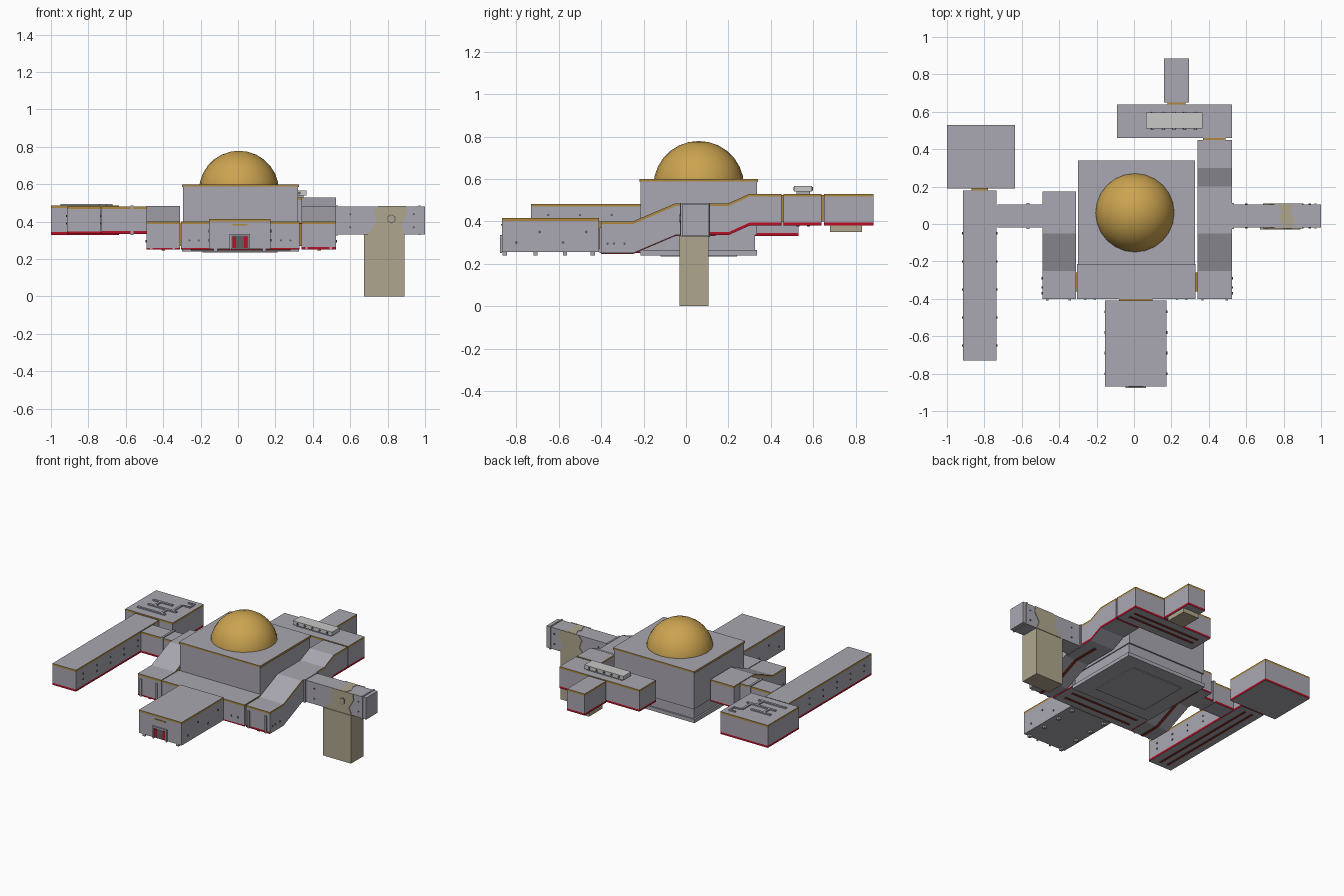
import bpy, bmesh, math
from mathutils import Matrix, Vector

cube = bpy.data.objects.get("Cube")
if cube:
    bpy.data.objects.remove(cube, do_unlink=True)


def material(name, r, g, b):
    m = bpy.data.materials.new(name)
    m.use_nodes = True
    m.diffuse_color = (r, g, b, 1)
    m.node_tree.nodes["Principled BSDF"].inputs["Base Color"].default_value = (r, g, b, 1)
    return m


GREY = material("hull grey", 0.40, 0.39, 0.44)
GOLD = material("dome gold", 0.60, 0.37, 0.08)
TRIM = material("trim gold", 0.42, 0.25, 0.05)
RED = material("trim red", 0.48, 0.005, 0.02)
RUST = material("rust stripe", 0.20, 0.03, 0.02)
TAN = material("sand tan", 0.43, 0.38, 0.27)
PALE = material("pale grey", 0.58, 0.58, 0.57)
DARK = material("dark grey", 0.12, 0.12, 0.13)


def finish(name, bm, *mats):
    bmesh.ops.recalc_face_normals(bm, faces=bm.faces)
    me = bpy.data.meshes.new(name)
    bm.to_mesh(me)
    bm.free()
    for m in mats:
        me.materials.append(m)
    ob = bpy.data.objects.new(name, me)
    bpy.context.collection.objects.link(ob)
    return ob


def add_box(bm, x0, x1, y0, y1, z0, z1):
    mid = Vector((x0 + x1, y0 + y1, z0 + z1)) / 2
    size = Matrix.Diagonal((x1 - x0, y1 - y0, z1 - z0, 1))
    bmesh.ops.create_cube(bm, size=1, matrix=Matrix.Translation(mid) @ size)


def boxes(name, mat, *specs):
    bm = bmesh.new()
    for s in specs:
        add_box(bm, *s)
    return finish(name, bm, mat)


def module(name, x0, x1, path, gold=0.013, red=0.014, red_from=-9):
    """Corridor along y; path holds (y, bottom, top). Trim bands run round the walls."""
    bm = bmesh.new()
    rings = []
    for y, b, t in path:
        levels = (b, b + max(red, 0.004), t - max(gold, 0.004), t)
        rings.append([bm.verts.new((x, y, z)) for x, zs in
                      ((x0, levels), (x1, levels[::-1])) for z in zs])
    band = [1 if red else 0, 0, 2 if gold else 0]
    for (a, c, p) in zip(rings, rings[1:], path):
        for i in range(8):
            j = (i + 1) % 8
            f = bm.faces.new((a[i], a[j], c[j], c[i]))
            k = i if i < 3 else 6 - i
            f.material_index = band[k] if i not in (3, 7) else 0
            if f.material_index == 1 and p[0] < red_from:
                f.material_index = 0
    for r in (rings[0], rings[-1]):
        for k in range(3):
            f = bm.faces.new((r[k], r[k + 1], r[6 - k], r[7 - k]))
            f.material_index = band[k]
    return finish(name, bm, GREY, RED, TRIM)


def room(name, x0, x1, y0, y1, z0, z1, **kw):
    return module(name, x0, x1, [(y0, z0, z1), (y1, z0, z1)], **kw)


def dots(name, mat, axis, points, r=0.008, depth=0.008, sides=8):
    """Short round studs whose axis lies along x, y or z."""
    turn = {"x": Matrix.Rotation(math.pi / 2, 4, "Y"),
            "y": Matrix.Rotation(math.pi / 2, 4, "X"), "z": Matrix()}[axis]
    bm = bmesh.new()
    for p in points:
        bmesh.ops.create_cone(bm, cap_ends=True, segments=sides, radius1=r, radius2=r,
                              depth=depth, matrix=Matrix.Translation(p) @ turn)
    return finish(name, bm, mat)


# Central hall with a stepped base and banded roof edge
room("hall_base", -0.30, 0.325, -0.215, 0.335, 0.24, 0.265, gold=0, red=0)
room("hall_lower", -0.288, 0.313, -0.205, 0.325, 0.265, 0.335, gold=0, red=0)
room("hall_upper", -0.295, 0.32, -0.215, 0.335, 0.335, 0.585, gold=0, red=0)
room("hall_roof", -0.30, 0.325, -0.22, 0.34, 0.585, 0.60, red=0)
boxes("hall_floor_plate", GREY, (-0.19, 0.21, -0.12, 0.24, 0.235, 0.24))

# Dome
bm = bmesh.new()
bmesh.ops.create_uvsphere(bm, u_segments=24, v_segments=14, radius=0.214,
                          matrix=Matrix.Translation((0.005, 0.06, 0.565)))
bmesh.ops.bisect_plane(bm, geom=bm.verts[:] + bm.edges[:] + bm.faces[:],
                       plane_co=(0, 0, 0.599), plane_no=(0, 0, 1), clear_inner=True)
for f in bm.faces:
    f.smooth = True
finish("dome", bm, GOLD)

# Corridors around the hall; the side ones climb in steps
climb = [(-0.40, 0.25, 0.40), (-0.25, 0.25, 0.40), (-0.05, 0.335, 0.485)]
module("right_corridor", -0.49, -0.31, climb + [(0.175, 0.335, 0.485)], red=0.01)
module("left_corridor", 0.34, 0.525, climb + [(0.10, 0.335, 0.485), (0.20, 0.335, 0.485),
       (0.30, 0.38, 0.53), (0.45, 0.38, 0.53)], red_from=0.05)
room("front_corridor", -0.305, 0.33, -0.40, -0.215, 0.25, 0.40, red=0.008)
room("front_wing", -0.155, 0.175, -0.868, -0.41, 0.255, 0.415, red=0)

# Right side: link, long arm and square room
room("right_link", -0.73, -0.49, -0.02, 0.105, 0.335, 0.48)
room("long_arm", -0.915, -0.735, -0.73, 0.18, 0.333, 0.482)
room("square_room", -1.0, -0.635, 0.19, 0.53, 0.33, 0.486)

# Left bridge, back room and back annex
room("left_bridge", 0.525, 1.0, -0.02, 0.105, 0.332, 0.482, gold=0, red=0)
room("back_room", -0.09, 0.525, 0.46, 0.64, 0.38, 0.53)
room("back_annex", 0.16, 0.295, 0.65, 0.885, 0.38, 0.53)
boxes("annex_support", TAN, (0.165, 0.29, 0.68, 0.83, 0.35, 0.38))

# Narrow joints between neighbouring modules
boxes("joints", TRIM,
      (-0.08, 0.10, -0.412, -0.398, 0.27, 0.40), (0.37, 0.49, 0.448, 0.462, 0.40, 0.525),
      (0.18, 0.275, 0.638, 0.652, 0.40, 0.525), (-0.87, -0.78, 0.178, 0.192, 0.35, 0.475),
      (-0.32, -0.30, -0.36, -0.26, 0.27, 0.39), (0.328, 0.342, -0.36, -0.26, 0.27, 0.39))

# Collars where links meet the modules
boxes("collars", GREY, (0.523, 0.535, -0.028, 0.113, 0.327, 0.487),
      (-0.575, -0.56, -0.026, 0.111, 0.33, 0.486), (0.965, 0.975, -0.025, 0.11, 0.328, 0.486))

# Pillar with sandy patches wrapping the bridge
boxes("pillar", TAN, (0.675, 0.89, -0.03, 0.105, 0.0, 0.334))


def patch(name, outline, origin, u, v, thick):
    bm = bmesh.new()
    f = bm.faces.new([bm.verts.new(Vector(origin) + Vector(u) * a + Vector(v) * b)
                      for a, b in outline])
    out = bmesh.ops.extrude_face_region(bm, geom=[f])
    moved = [g for g in out["geom"] if isinstance(g, bmesh.types.BMVert)]
    bmesh.ops.translate(bm, verts=moved, vec=thick)
    finish(name, bm, TAN)


side = [(0.69, 0.33), (0.89, 0.33), (0.87, 0.38), (0.905, 0.44), (0.90, 0.484),
        (0.75, 0.484), (0.725, 0.45), (0.745, 0.40)]
patch("pillar_patch_front", side, (0, -0.02, 0), (1, 0, 0), (0, 0, 1), (0, -0.005, 0))
patch("pillar_patch_back", side, (0, 0.105, 0), (1, 0, 0), (0, 0, 1), (0, 0.004, 0))
top = [(0.80, -0.02), (0.845, -0.02), (0.86, 0.02), (0.84, 0.06), (0.845, 0.105),
       (0.77, 0.105), (0.79, 0.06), (0.775, 0.04)]
patch("pillar_patch_top", top, (0, 0, 0.482), (1, 0, 0), (0, 1, 0), (0, 0, 0.003))
dots("bridge_hatch", DARK, "y", [(0.82, -0.024, 0.415)], r=0.025, sides=6)
dots("bridge_hatch_cover", TAN, "y", [(0.82, -0.026, 0.415)], r=0.02, sides=6)

# Roof unit on the back room
boxes("roof_unit_base", GREY, (0.08, 0.35, 0.52, 0.585, 0.53, 0.54))
boxes("roof_unit", PALE, (0.065, 0.365, 0.51, 0.595, 0.54, 0.567))
dots("roof_unit_vents", DARK, "y",
     [(0.10 + 0.057 * i, y, 0.553) for i in range(5) for y in (0.51, 0.595)])

# Raised strips on the square room roof
boxes("roof_strips", GREY, *[(x0, x1, y0, y1, 0.486, 0.494) for x0, x1, y0, y1 in (
    (-0.95, -0.74, 0.25, 0.265), (-0.92, -0.70, 0.32, 0.335), (-0.93, -0.78, 0.39, 0.405),
    (-0.88, -0.865, 0.335, 0.39), (-0.78, -0.765, 0.265, 0.32), (-0.74, -0.725, 0.335, 0.43),
    (-0.72, -0.67, 0.43, 0.44), (-0.72, -0.67, 0.48, 0.49), (-0.68, -0.67, 0.44, 0.48))])

# Front door: frame, red leaves and lamp
boxes("door_frame", GREY, (-0.045, -0.035, -0.877, -0.868, 0.25, 0.335),
      (0.055, 0.065, -0.877, -0.868, 0.25, 0.335), (-0.045, 0.065, -0.877, -0.868, 0.325, 0.335))
boxes("door_gap", DARK, (-0.035, 0.055, -0.871, -0.868, 0.258, 0.325))
boxes("door_leaves", RED, (-0.03, -0.012, -0.874, -0.868, 0.26, 0.32),
      (0.032, 0.05, -0.874, -0.868, 0.26, 0.32))
boxes("door_lamp", TRIM, (-0.03, 0.05, -0.872, -0.868, 0.38, 0.388))

# End frames on the side corridors
boxes("corridor_end_posts", GREY, *[(x, x + 0.012, -0.408, -0.40, 0.25, 0.37)
                                    for x in (-0.47, -0.35, 0.36, 0.49)])

# Feet and underside stripes
boxes("wing_feet", GREY, *[(x, x + 0.02, y, y + 0.02, 0.24, 0.256)
                          for x in (-0.13, 0.13) for y in (-0.865, -0.72, -0.58, -0.45)])
boxes("underside_stripes", RUST,
      (-0.25, 0.28, -0.35, -0.335, 0.246, 0.25), (-0.25, 0.28, -0.28, -0.265, 0.246, 0.25),
      (-0.86, -0.845, -0.69, 0.14, 0.329, 0.333), (-0.805, -0.79, -0.69, 0.14, 0.329, 0.333),
      (-0.04, 0.48, 0.52, 0.535, 0.376, 0.38), (-0.04, 0.48, 0.57, 0.585, 0.376, 0.38))
for n, x in (("right", -0.41), ("left", 0.425)):
    module(n + "_corridor_stripe", x, x + 0.02,
           [(y, b - 0.004, b + 0.008) for y, b, t in climb] + [(0.14, 0.331, 0.343)],
           gold=0, red=0).data.materials[0] = RUST

# Wall studs
dots("arm_studs", DARK, "x", [(x, -0.65 + 0.15 * i, z) for i in range(5)
                              for x in (-0.915, -0.735) for z in (0.39, 0.43)], r=0.006)
dots("wing_studs", DARK, "x", [(x, -0.80 + 0.11 * i, 0.30 + 0.05 * (i % 2))
                               for i in range(4) for x in (-0.155, 0.175)], r=0.007)
dots("corridor_studs", DARK, "x", [(x, y, 0.295) for x in (-0.49, 0.525)
                                   for y in (-0.37, -0.34, -0.29)], r=0.006)
dots("front_studs", DARK, "y", [(x, -0.40, 0.30) for x in (-0.26, -0.21, 0.23, 0.28)], r=0.006)
dots("bridge_studs", DARK, "y", [(x, y, z) for x in (0.60, 0.94) for y in (-0.02, 0.105)
                                 for z in (0.37, 0.44)], r=0.006)
